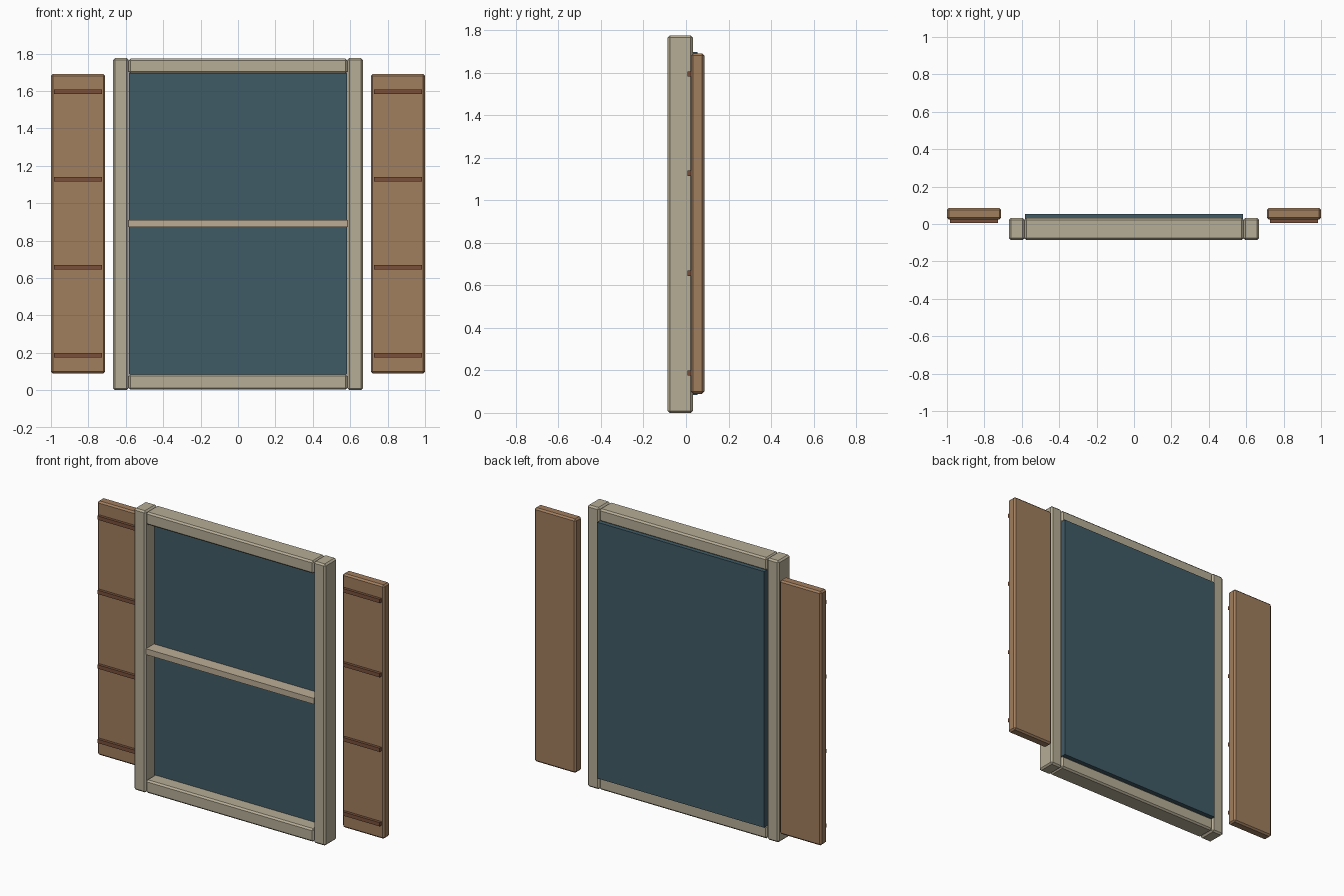
import bpy
import bmesh

if "Cube" in bpy.data.objects:
    bpy.data.objects.remove(bpy.data.objects["Cube"])


def material(name, rgb):
    m = bpy.data.materials.new(name)
    lin = [((c / 255 + 0.055) / 1.055) ** 2.4 for c in rgb]
    m.diffuse_color = (*lin, 1)
    m.use_nodes = True
    m.node_tree.nodes["Principled BSDF"].inputs["Base Color"].default_value = m.diffuse_color
    return m


FRAME = material("pale_frame_wood", (182, 173, 150))
BAR = material("light_bar_wood", (188, 173, 150))
GLASS = material("dark_teal_glass", (64, 91, 102))
SHUTTER = material("brown_shutter_wood", (161, 126, 94))
BATTEN = material("dark_batten_wood", (120, 80, 59))


def box(name, x, y, z, mat, bevel=0.0):
    """Box from (min, max) pairs, with optional chamfered edges."""
    mesh = bpy.data.meshes.new(name)
    bm = bmesh.new()
    bmesh.ops.create_cube(bm, size=1)
    for v in bm.verts:
        for i, (lo, hi) in enumerate((x, y, z)):
            v.co[i] = lo if v.co[i] < 0 else hi
    if bevel:
        bmesh.ops.bevel(bm, geom=bm.edges[:], offset=bevel, segments=1,
                        affect='EDGES', profile=0.5)
    bm.to_mesh(mesh)
    bm.free()
    mesh.materials.append(mat)
    obj = bpy.data.objects.new(name, mesh)
    bpy.context.collection.objects.link(obj)
    return obj


DEPTH = (-0.086, 0.032)

# Top and bottom rails of the window frame
box("top_rail", (-0.585, 0.585), DEPTH, (1.693, 1.773), FRAME, 0.01)
box("bottom_rail", (-0.585, 0.585), DEPTH, (0.003, 0.085), FRAME, 0.01)

# Glass pane and the crossbar in front of it
box("glass_pane", (-0.582, 0.582), (0.0, 0.053), (0.083, 1.697), GLASS)
box("crossbar", (-0.585, 0.585), (-0.08, 0.002), (0.872, 0.909), BAR)

# Jambs, shutters and battens on both sides
for side, s in (("left", -1), ("right", 1)):
    def span(a, b):
        return tuple(sorted((s * a, s * b)))

    box(side + "_jamb", span(0.585, 0.668), DEPTH, (0, 1.775), FRAME, 0.01)
    box(side + "_shutter", span(0.71, 1.0), (0.024, 0.086), (0.09, 1.69), SHUTTER, 0.01)
    for i, z in enumerate((0.188, 0.657, 1.127, 1.595)):
        box(f"{side}_batten_{i + 1}", span(0.727, 0.984), (0.006, 0.03),
            (z - 0.012, z + 0.012), BATTEN)
